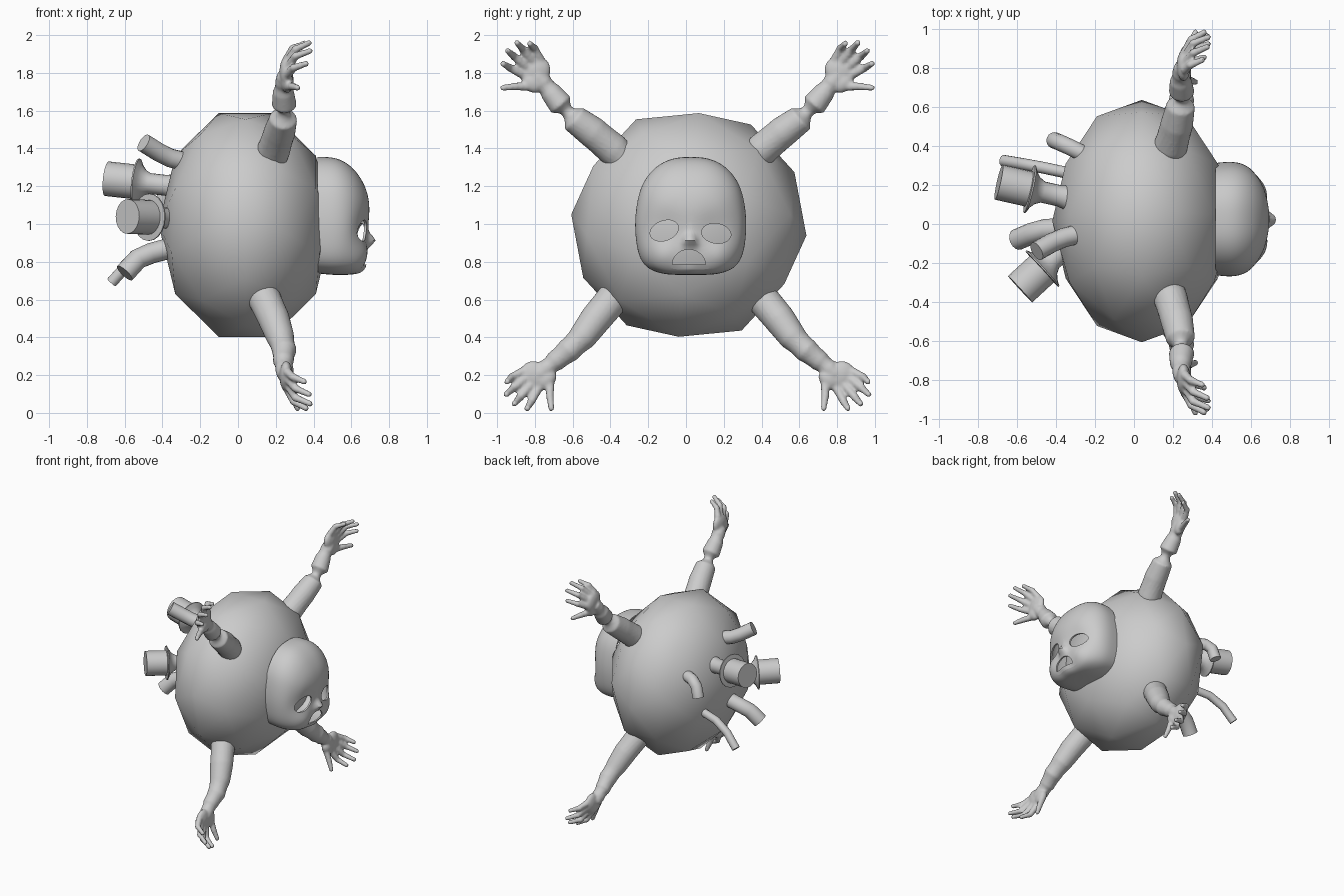
import bpy, bmesh, math
from mathutils import Vector, Matrix

if "Cube" in bpy.data.objects:
    bpy.data.objects.remove(bpy.data.objects["Cube"])

grey = bpy.data.materials.new("plain_grey")
grey.diffuse_color = (0.6, 0.6, 0.6, 1)
grey.use_nodes = True
grey.node_tree.nodes["Principled BSDF"].inputs["Base Color"].default_value = grey.diffuse_color


def finish(name, bm, angle=40):
    bmesh.ops.recalc_face_normals(bm, faces=bm.faces)
    me = bpy.data.meshes.new(name)
    bm.to_mesh(me)
    bm.free()
    ob = bpy.data.objects.new(name, me)
    bpy.context.collection.objects.link(ob)
    me.materials.append(grey)
    select(ob)
    bpy.ops.object.shade_smooth_by_angle(angle=math.radians(angle))
    return ob


def select(ob):
    bpy.ops.object.select_all(action='DESELECT')
    ob.select_set(True)
    bpy.context.view_layer.objects.active = ob


def apply(ob, kind, **props):
    mod = ob.modifiers.new(kind, kind)
    for key, val in props.items():
        setattr(mod, key, val)
    select(ob)
    bpy.ops.object.modifier_apply(modifier=mod.name)


def bridge(bm, rings):
    for a, b in zip(rings, rings[1:]):
        n = len(a)
        for i in range(n):
            bm.faces.new((a[i], a[(i + 1) % n], b[(i + 1) % n], b[i]))


def tube(bm, path, sides=14):
    """Capped tube through (point, radius) pairs."""
    pts = [Vector(p) for p, r in path]
    rings = []
    for i, (p, r) in enumerate(path):
        t = pts[min(i + 1, len(pts) - 1)] - pts[max(i - 1, 0)]
        q = t.to_track_quat('Z', 'Y')
        rings.append([bm.verts.new(pts[i] + q @ Vector((r * math.cos(a), r * math.sin(a), 0)))
                      for a in (2 * math.pi * k / sides for k in range(sides))])
    bridge(bm, rings)
    bm.faces.new(rings[0])
    bm.faces.new(rings[-1])


def ball(bm, center, size, rot=Matrix()):
    m = Matrix.Translation(center) @ rot @ Matrix.Diagonal((*size, 1))
    bmesh.ops.create_uvsphere(bm, u_segments=16, v_segments=10, radius=1, matrix=m)


# Body: faceted ball, flattened front to back
bm = bmesh.new()
bmesh.ops.create_icosphere(bm, subdivisions=2, radius=1)
turn = Matrix.Rotation(math.pi / 2, 4, 'Z') @ Matrix.Rotation(math.radians(31.717), 4, 'Y')
bmesh.ops.transform(bm, verts=bm.verts, matrix=Matrix.Translation((0.04, 0.015, 0.995))
                    @ Matrix.Diagonal((0.46, 0.625, 0.625, 1)) @ turn)
finish("body", bm, 60)

# Mask: outline rings shrinking towards the front
half = [(0, .34), (.1, .335), (.19, .29), (.255, .21), (.285, .12), (.3, 0), (.295, -.1),
        (.28, -.19), (.24, -.255), (.16, -.285), (.08, -.29), (0, -.29)]
outline = half + [(-y, z) for y, z in half[-2:0:-1]]
CY, CZ = 0.025, 1.02
bm = bmesh.new()
rings = []
for x, up, low, wide in [(.42, .99, .97, .97), (.50, .99, 1, 1), (.56, .93, 1, .96), (.61, .81, .99, .86),
                         (.65, .64, .93, .7), (.677, .45, .7, .52), (.69, .22, .36, .26)]:
    rings.append([bm.verts.new((x, CY + y * wide, CZ + z * (up if z > 0 else low))) for y, z in outline])
bridge(bm, rings)
tip = bm.verts.new((.693, CY, CZ))
last = rings[-1]
for i in range(len(last)):
    bm.faces.new((last[i], last[(i + 1) % len(last)], tip))
mask = finish("face_mask", bm)
apply(mask, 'SUBSURF', levels=2)

# Sculpted bumps: sockets, nose, nostril wings, cheeks, brow, upper lip, chin
bumps = [(-.115, .965, .075, -.022), (.16, .955, .075, -.022), (.022, .915, .024, .04),
         (-.002, .905, .014, .012), (.046, .905, .014, .012), (-.13, .84, .06, .02), (.18, .84, .06, .02),
         (.022, 1.12, .12, .008), (.022, .76, .04, .02)]
for v in mask.data.vertices:
    if v.co.x > .56:
        v.co.x += sum(h * math.exp(-((v.co.y - y) ** 2 + (v.co.z - z) ** 2) / (2 * s * s))
                      for y, z, s, h in bumps) * min(1, (v.co.x - .56) / .06)
apply(mask, 'SOLIDIFY', thickness=.012, offset=-1)


def opening(points):
    """Cut a straight hole through the front of the mask."""
    bm = bmesh.new()
    bridge(bm, [[bm.verts.new((x, y, z)) for y, z in points] for x in (.54, .8)])
    bm.verts.ensure_lookup_table()
    n = len(points)
    bm.faces.new(bm.verts[:n])
    bm.faces.new(bm.verts[n:])
    cutter = finish("opening_cutter", bm)
    cutter.hide_render = True
    apply(mask, 'BOOLEAN', operation='DIFFERENCE', solver='EXACT', object=cutter)
    bpy.data.objects.remove(cutter)


# Eye holes, tilted, and the arched mouth
for ey, ez, tilt in ((-.115, .965, .35), (.16, .95, -.15)):
    opening([(ey + .078 * math.cos(a) * math.cos(tilt) - .052 * math.sin(a) * math.sin(tilt),
              ez + .078 * math.cos(a) * math.sin(tilt) + .052 * math.sin(a) * math.cos(tilt))
             for a in (2 * math.pi * k / 28 for k in range(28))])
opening([(.015 + .088 * math.cos(a), .785 + .08 * math.sin(a)) for a in (math.pi * k / 14 for k in range(15))])
select(mask)
bpy.ops.object.shade_smooth_by_angle(angle=math.radians(40))

# Arm in local axes: x forward, y towards the thumb, z outward
def arm(name, side, quarter, lean):
    bm = bmesh.new()
    tube(bm, [((.17 + lean, 0, .46), .085), ((.19 + lean, 0, .56), .088), ((.22 + lean * .6, .012, .7), .084),
              ((.24 + lean * .3, .03, .82), .074), ((.245, .028, .92), .066), ((.24, .018, 1.01), .056),
              ((.245, .012, 1.07), .05), ((.25, .01, 1.12), .045)], 20)
    ball(bm, (.255, 0, 1.14), (.036, .088, .075))
    ball(bm, (.262, .055, 1.11), (.034, .045, .06))
    for root, mid, end in [((.26, -.065, 1.17), (.29, -.085, 1.23), (.35, -.085, 1.265)),
                           ((.265, -.03, 1.19), (.305, -.038, 1.27), (.375, -.04, 1.315)),
                           ((.265, .015, 1.19), (.305, .022, 1.28), (.38, .025, 1.32)),
                           ((.26, .055, 1.17), (.295, .08, 1.25), (.36, .09, 1.29)),
                           ((.26, .07, 1.1), (.29, .13, 1.16), (.315, .18, 1.2))]:
        tube(bm, [(root, .025), (mid, .021), (end, .016)], 10)
        ball(bm, mid, (.022,) * 3)
        ball(bm, end, (.017,) * 3)
    # Swing outward axis to the diagonal, mirror by side, and move to the body centre
    swing = Matrix.Rotation(math.radians(45 + 90 * quarter), 4, 'X')
    flip = Matrix.Diagonal((1, side, 1, 1))
    base = Matrix.Diagonal((1, -1, 1, 1))
    for v in bm.verts:
        p = v.co.copy()
        p = swing @ (base @ p)     # thumb on the upper side of the far arm
        v.co = flip @ p + Vector((0, .008, 1))
    ob = finish(name, bm)
    apply(ob, 'REMESH', mode='VOXEL', voxel_size=.009)
    apply(ob, 'SMOOTH', factor=.5, iterations=4)
    ob.data.polygons.foreach_set("use_smooth", [True] * len(ob.data.polygons))


for side, label in ((1, "front"), (-1, "back")):
    arm("upper_arm_" + label, side, 0, 0)
    arm("lower_arm_" + label, side, 1, -.05)

# Bent pipes on the rear
for name, r, path in [
        ("upper_pipe", .05, [(-.28, -.05, 1.33), (-.36, -.07, 1.35), (-.42, -.095, 1.38), (-.5, -.14, 1.43)]),
        ("lower_pipe", .055, [(-.33, -.02, .88), (-.46, -.03, .845), (-.53, -.05, .815), (-.6, -.08, .74)]),
        ("thin_pipe", .03, [(-.33, .26, .87), (-.47, .29, .85), (-.58, .31, .79), (-.67, .325, .69)]),
        ("side_pipe", .042, [(-.26, .36, 1.18), (-.34, .4, 1.18), (-.385, .42, 1.15), (-.41, .43, 1.07)])]:
    bm = bmesh.new()
    tube(bm, [(p, r) for p in path], 16)
    finish(name, bm)

# Flanged nozzles: neck, flared brim, short drum
for name, a, b in [("upper_nozzle", (-.34, .135, 1.2), (-.695, .215, 1.24)),
                   ("lower_nozzle", (-.33, -.1, 1.03), (-.585, -.335, 1.04))]:
    bm = bmesh.new()
    a, b = Vector(a), Vector(b)
    tube(bm, [(a.lerp(b, t), r) for t, r in [(0, .065), (.12, .055), (.36, .055), (.44, .07), (.5, .095),
                                             (.54, .125), (.56, .125), (.565, .092), (1, .092)]], 20)
    finish(name, bm)
